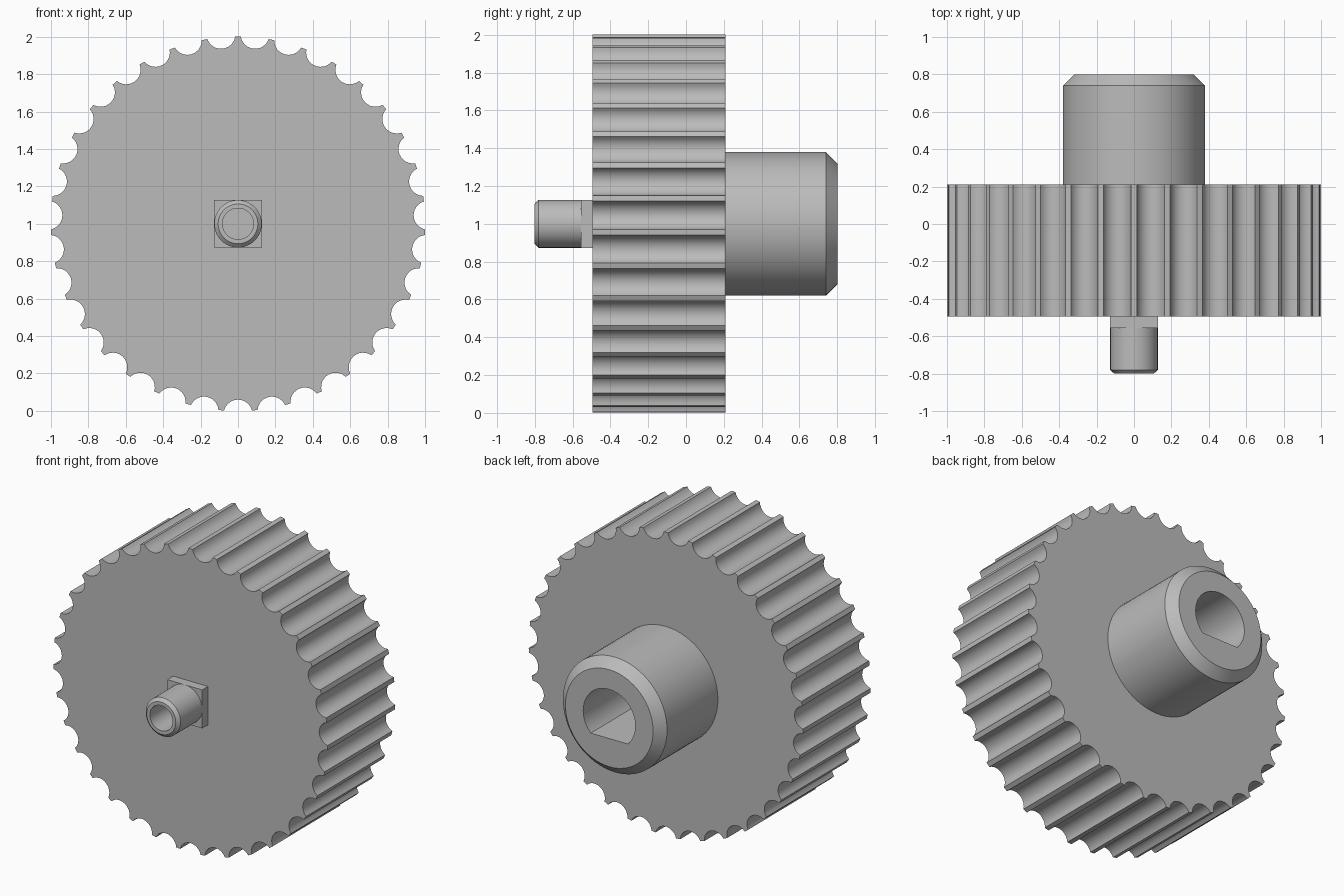
import bpy, bmesh
from math import sin, cos, pi, radians, acos, asin, atan2

cube = bpy.data.objects.get("Cube")
if cube:
    bpy.data.objects.remove(cube)

GREY = (0.5, 0.5, 0.5, 1)
grey = bpy.data.materials.new("plain grey")
grey.use_nodes = True
grey.diffuse_color = GREY
grey.node_tree.nodes["Principled BSDF"].inputs["Base Color"].default_value = GREY

AXIS_Z = 1.0


def circle(r, n=64, floor=None):
    """Circle in x-z; floor cuts a flat across the bottom."""
    pts = [(r * cos(2 * pi * i / n), r * sin(2 * pi * i / n)) for i in range(n)]
    return [(x, max(z, -floor)) for x, z in pts] if floor else pts


def loft(name, sections):
    """Join (y, outline) sections along y and cap both ends."""
    bm = bmesh.new()
    rings = [[bm.verts.new((x, y, z + AXIS_Z)) for x, z in pts] for y, pts in sections]
    for a, b in zip(rings, rings[1:]):
        for i in range(len(a)):
            j = (i + 1) % len(a)
            bm.faces.new((a[i], a[j], b[j], b[i]))
    bm.faces.new(rings[0])
    bm.faces.new(rings[-1])
    bmesh.ops.recalc_face_normals(bm, faces=bm.faces)
    mesh = bpy.data.meshes.new(name)
    bm.to_mesh(mesh)
    bm.free()
    mesh.materials.append(grey)
    obj = bpy.data.objects.new(name, mesh)
    bpy.context.collection.objects.link(obj)
    bpy.ops.object.select_all(action='DESELECT')
    obj.select_set(True)
    bpy.context.view_layer.objects.active = obj
    bpy.ops.object.shade_smooth_by_angle(angle=radians(30))
    return obj


# Fluted wheel: round scoops cut into the rim, one of them at the bottom
FLUTES, RIM, SCOOP_R, SCOOP_C, STEPS = 35, 1.001, 0.077, 1.017, 12
reach = acos((SCOOP_C ** 2 + SCOOP_R ** 2 - RIM ** 2) / (2 * SCOOP_C * SCOOP_R))
outline = []
for k in range(FLUTES):
    mid = -pi / 2 + 2 * pi * k / FLUTES
    for i in range(STEPS + 1):
        a = mid + pi + reach * (1 - 2 * i / STEPS)
        outline.append((SCOOP_C * cos(mid) + SCOOP_R * cos(a),
                        SCOOP_C * sin(mid) + SCOOP_R * sin(a)))
    tip = mid + pi / FLUTES
    outline.append((RIM * cos(tip), RIM * sin(tip)))
loft("fluted_wheel", [(-0.495, outline), (0.21, outline)])

# Rear hub with chamfered end and D-shaped bore
bore = circle(0.19, floor=0.19 * sin(pi / 4))
loft("rear_hub", [(0.20, circle(0.38)), (0.74, circle(0.38)), (0.80, circle(0.32)),
                  (0.80, bore), (0.22, bore)])

# Square plate at the root of the front pin
s = 0.127
square = [(-s, -s), (s, -s), (s, s), (-s, s)]
loft("pin_plate", [(-0.555, square), (-0.49, square)])

# Hollow front pin with chamfered tip
loft("front_pin", [(-0.54, circle(0.127)), (-0.78, circle(0.127)), (-0.80, circle(0.106)),
                   (-0.80, circle(0.083)), (-0.57, circle(0.083))])
